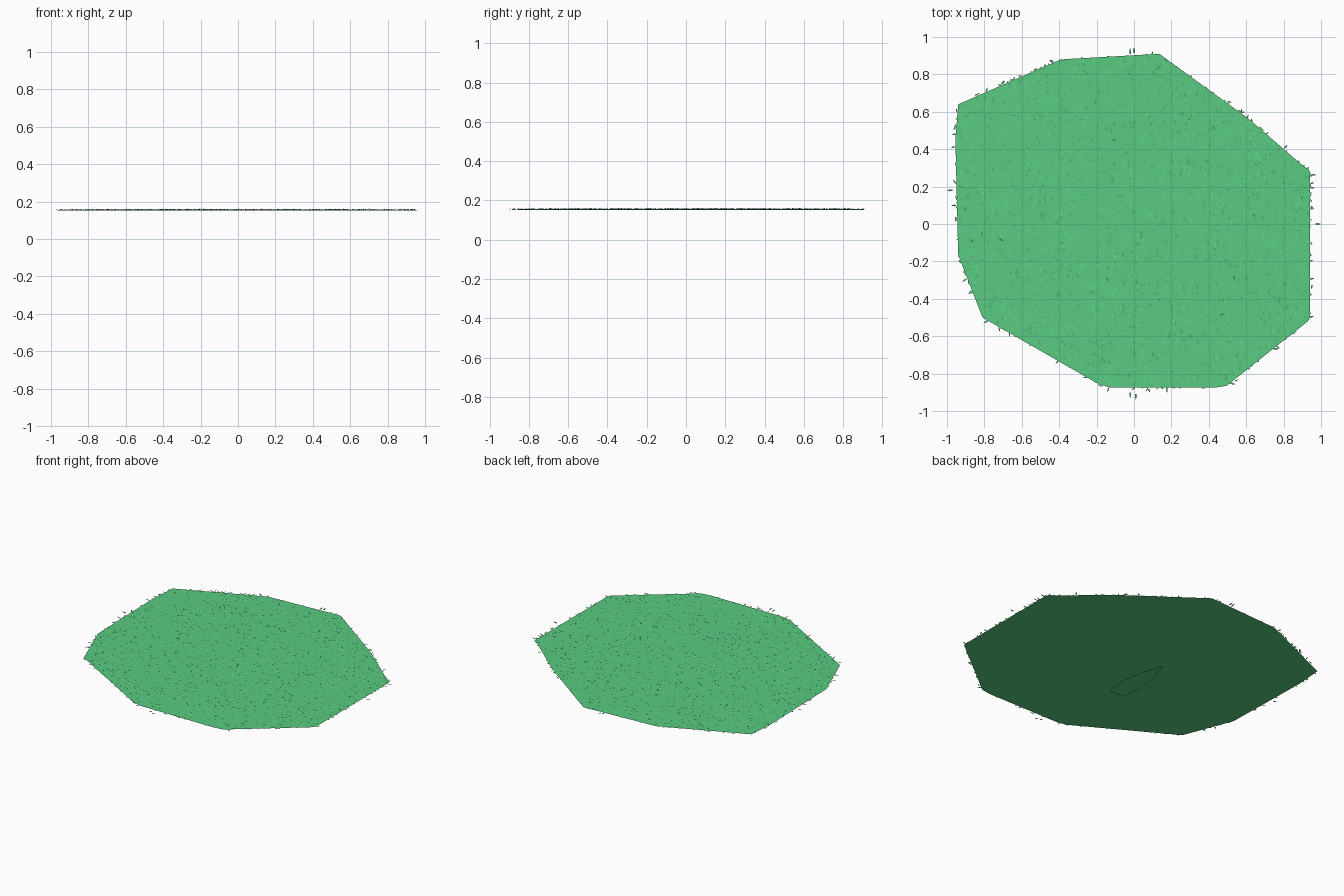
import bpy, math, random
from mathutils import Matrix, Vector

if "Cube" in bpy.data.objects:
    bpy.data.objects.remove(bpy.data.objects["Cube"])

random.seed(4)
PATCH_Z = 0.152


def material(name, color):
    m = bpy.data.materials.new(name)
    m.diffuse_color = color
    m.use_nodes = True
    m.node_tree.nodes["Principled BSDF"].inputs["Base Color"].default_value = m.diffuse_color
    return m


def mesh_object(name, verts, faces, mat):
    me = bpy.data.meshes.new(name)
    me.from_pydata(verts, [], faces)
    me.materials.append(mat)
    ob = bpy.data.objects.new(name, me)
    bpy.context.collection.objects.link(ob)
    return ob


green = material("grass_green", (0.10, 0.60, 0.22, 1))

# ground patch: a flat irregular polygon
outline = [(-0.94, -0.165), (-0.81, -0.50), (-0.20, -0.85), (-0.13, -0.875),
           (0.43, -0.875), (0.495, -0.865), (0.93, -0.52), (0.94, -0.49),
           (0.94, 0.28), (0.61, 0.565), (0.135, 0.91), (-0.39, 0.88),
           (-0.94, 0.64), (-0.955, 0.45)]
mesh_object("ground_patch", [(x, y, PATCH_Z) for x, y in outline],
            [range(len(outline))], green)

# template blade: flat leaf profile lying on z = 0
half = [(0.055, -0.17), (0.075, -0.02), (0.045, 0.15)]
profile = [Vector((x, y, 0)) for x, y in half] + [Vector((0, 0.28, 0))]
profile += [Vector((-x, y, 0)) for x, y in reversed(half)]
mesh_object("single_blade", profile, [range(7)], green)

# small blades scattered over the patch, each leaning outward and slightly up
verts, faces = [], []


def add_blade(x, y, yaw, tilt, length):
    mat = (Matrix.Translation((x, y, PATCH_Z)) @ Matrix.Rotation(yaw - math.pi / 2, 4, 'Z')
           @ Matrix.Rotation(tilt, 4, 'X') @ Matrix.Scale(length / 0.45, 4)
           @ Matrix.Translation((0, 0.17, 0)))
    n = len(verts)
    verts.extend(mat @ p for p in profile)
    faces.append(range(n, n + 7))


def random_blade(x, y, yaw):
    add_blade(x, y, yaw, random.uniform(-0.03, 0.36), random.uniform(0.018, 0.03))


tris = [(Vector(a), Vector(b)) for a, b in zip(outline, outline[1:] + outline[:1])]
weights = [abs(a.cross(b)) for a, b in tris]
for a, b in random.choices(tris, weights, k=4500):
    r, t = math.sqrt(random.random()) * 1.01, random.random()
    p = (a * (1 - t) + b * t) * r
    random_blade(p.x, p.y, random.uniform(0, math.tau))

# stray blades just beyond the rim
for x, y in [(0.97, 0), (-0.97, 0.18), (0, 0.915), (-0.02, 0.91), (0.01, -0.91), (-0.02, -0.90)]:
    add_blade(x, y, math.atan2(round(y), round(x)), 0.15, 0.03)

mesh_object("grass_blades", verts, faces, green)
